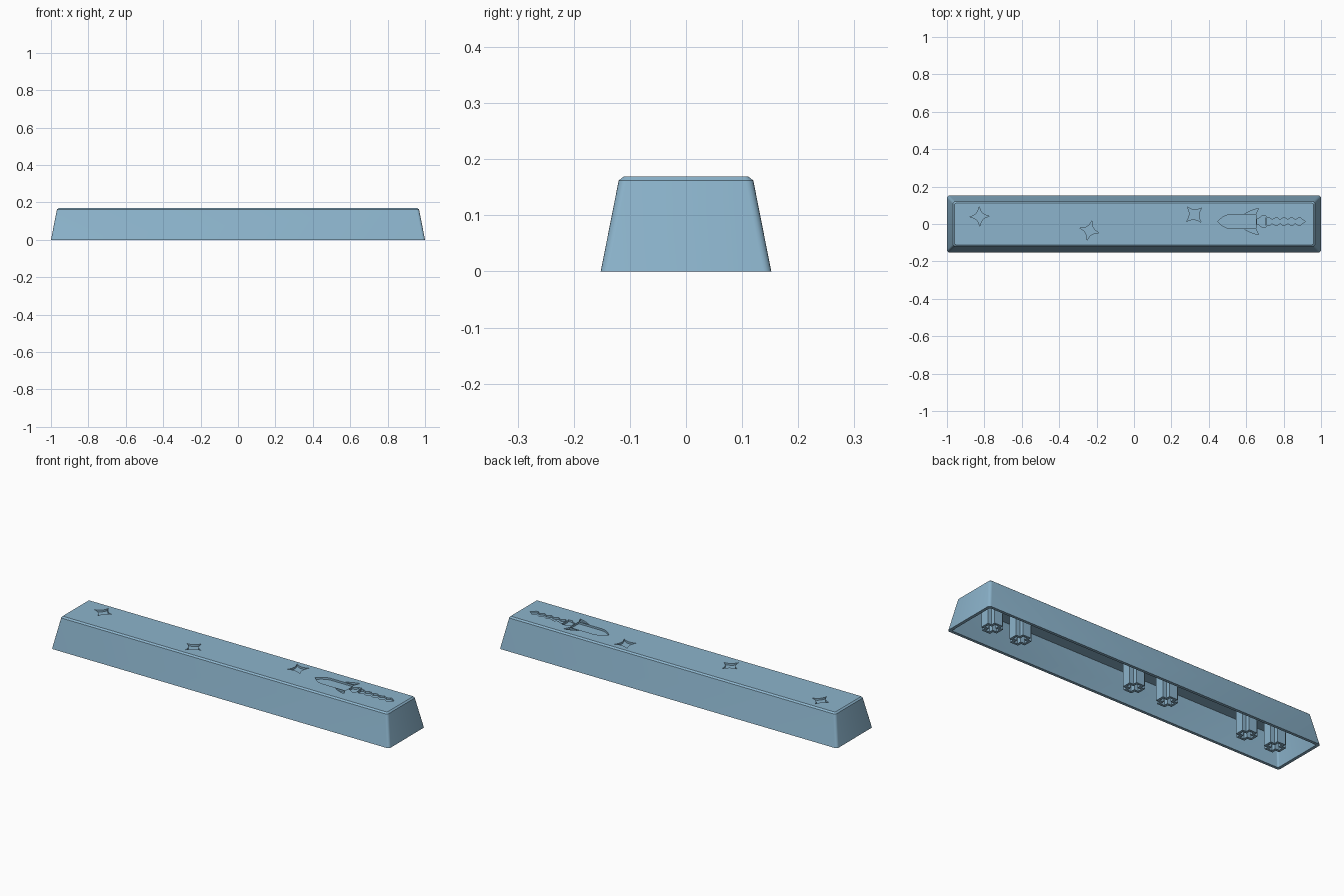
import bpy, bmesh, math

if "Cube" in bpy.data.objects:
    bpy.data.objects.remove(bpy.data.objects["Cube"])

blue = bpy.data.materials.new("soft blue plastic")
blue.diffuse_color = (0.262, 0.456, 0.604, 1)
blue.use_nodes = True
blue.node_tree.nodes["Principled BSDF"].inputs["Base Color"].default_value = blue.diffuse_color


def mesh_object(name, bm):
    bmesh.ops.recalc_face_normals(bm, faces=bm.faces[:])
    me = bpy.data.meshes.new(name)
    bm.to_mesh(me)
    bm.free()
    me.materials.append(blue)
    ob = bpy.data.objects.new(name, me)
    bpy.context.collection.objects.link(ob)
    return ob


def loft(bm, rings):
    """Skin equal-length 3D rings and cap both ends."""
    rows = [[bm.verts.new(p) for p in r] for r in rings]
    n = len(rows[0])
    for a, b in zip(rows, rows[1:]):
        for i in range(n):
            j = (i + 1) % n
            bm.faces.new((a[i], a[j], b[j], b[i]))
    bm.faces.new(rows[0][::-1])
    bm.faces.new(rows[-1])


def rounded_rect(hx, hy, r, z, seg=4):
    pts = []
    for k, (sx, sy) in enumerate(((1, 1), (-1, 1), (-1, -1), (1, -1))):
        for i in range(seg + 1):
            a = math.pi / 2 * (k + i / seg)
            pts.append((sx * (hx - r) + r * math.cos(a),
                        sy * (hy - r) + r * math.sin(a), z))
    return pts


def plus(cx, a, w, z):
    quarter = [(a, -w), (a, w), (w, w)]
    pts = []
    for k in range(4):
        c, s = ((1, 0), (0, 1), (-1, 0), (0, -1))[k]
        pts += [(cx + x * c - y * s, x * s + y * c, z) for x, y in quarter]
    return pts


def star(cx, cy, r, turn):
    """Four-pointed star with concave arc sides."""
    pts = []
    for k in range(4):
        for i in range(6):
            t = i / 6
            # quadratic curve from tip to tip, pulled towards the centre
            u, v = r * ((1 - t) ** 2 + 0.3 * t * (1 - t)), r * (t * t + 0.3 * t * (1 - t))
            a = math.radians(turn) + k * math.pi / 2
            pts.append((cx + u * math.cos(a) - v * math.sin(a),
                        cy + u * math.sin(a) + v * math.cos(a)))
    return pts


def mirrored(half, cy):
    """Close an upper half outline with its reflection about y = cy."""
    low = [(x, -y) for x, y in reversed(half) if y > 1e-6]
    return [(x, y + cy) for x, y in half + low]


# Hollow tapered cap: ceiling, inner wall, rim, outer wall, chamfer, top
bm = bmesh.new()
loft(bm, [rounded_rect(0.954, 0.106, 0.008, 0.14),
          rounded_rect(0.984, 0.137, 0.008, 0),
          rounded_rect(1.0, 0.152, 0.014, 0),
          rounded_rect(0.968, 0.12, 0.014, 0.162),
          rounded_rect(0.96, 0.111, 0.008, 0.169)])
cap = mesh_object("long_key_cap", bm)

# Engraved outlines: three stars and a rocket with its exhaust
CY = 0.013
nose = [(0.447 + 0.068 * t, 0.037 * math.sin(math.pi / 2 * t) ** 0.9)
        for t in (0, 0.2, 0.4, 0.6, 0.8, 1)]
body = mirrored(nose + [(0.652, 0.037)], CY)
fin = [(0.592, 0.041), (0.625, 0.058), (0.666, 0.071), (0.652, 0.041)]
nozzle = mirrored([(0.657, 0.014), (0.668, 0.017), (0.684, 0.03),
                   (0.706, 0.03), (0.703, 0.012)], CY)
wave = [(0.709 + 0.0095 * i, 0.016 + 0.006 * math.sin(i * 1.45)) for i in range(21)]
flame = mirrored(wave + [(0.916, 0)], CY)
shapes = [star(-0.826, 0.04, 0.052, 2), star(-0.238, -0.035, 0.053, -14),
          star(0.322, 0.05, 0.056, 42), body, nozzle, flame,
          [(x, CY + y) for x, y in fin], [(x, CY - y) for x, y in fin[::-1]]]

bm = bmesh.new()
for s in shapes:
    loft(bm, [[(x, y, z) for x, y in s] for z in (0.159, 0.19)])
cutter = mesh_object("engraving_cutter", bm)
cutter.hide_render = True

mod = cap.modifiers.new("engraving", 'BOOLEAN')
mod.operation = 'DIFFERENCE'
mod.solver = 'EXACT'
mod.object = cutter
bpy.context.view_layer.objects.active = cap
cap.select_set(True)
cutter.select_set(False)
bpy.ops.object.modifier_apply(modifier=mod.name)
bpy.data.objects.remove(cutter)
bpy.ops.object.shade_smooth_by_angle(angle=math.radians(28))

# Six plus-shaped mounting stems with plus-shaped sockets
for i, x in enumerate((-0.85, -0.68, -0.2, 0, 0.685, 0.855)):
    bm = bmesh.new()
    loft(bm, [plus(x, 0.046, 0.024, 0.143), plus(x, 0.046, 0.024, 0),
              plus(x, 0.034, 0.011, 0), plus(x, 0.034, 0.011, 0.1)])
    mesh_object(f"mounting_stem_{i + 1}", bm)
